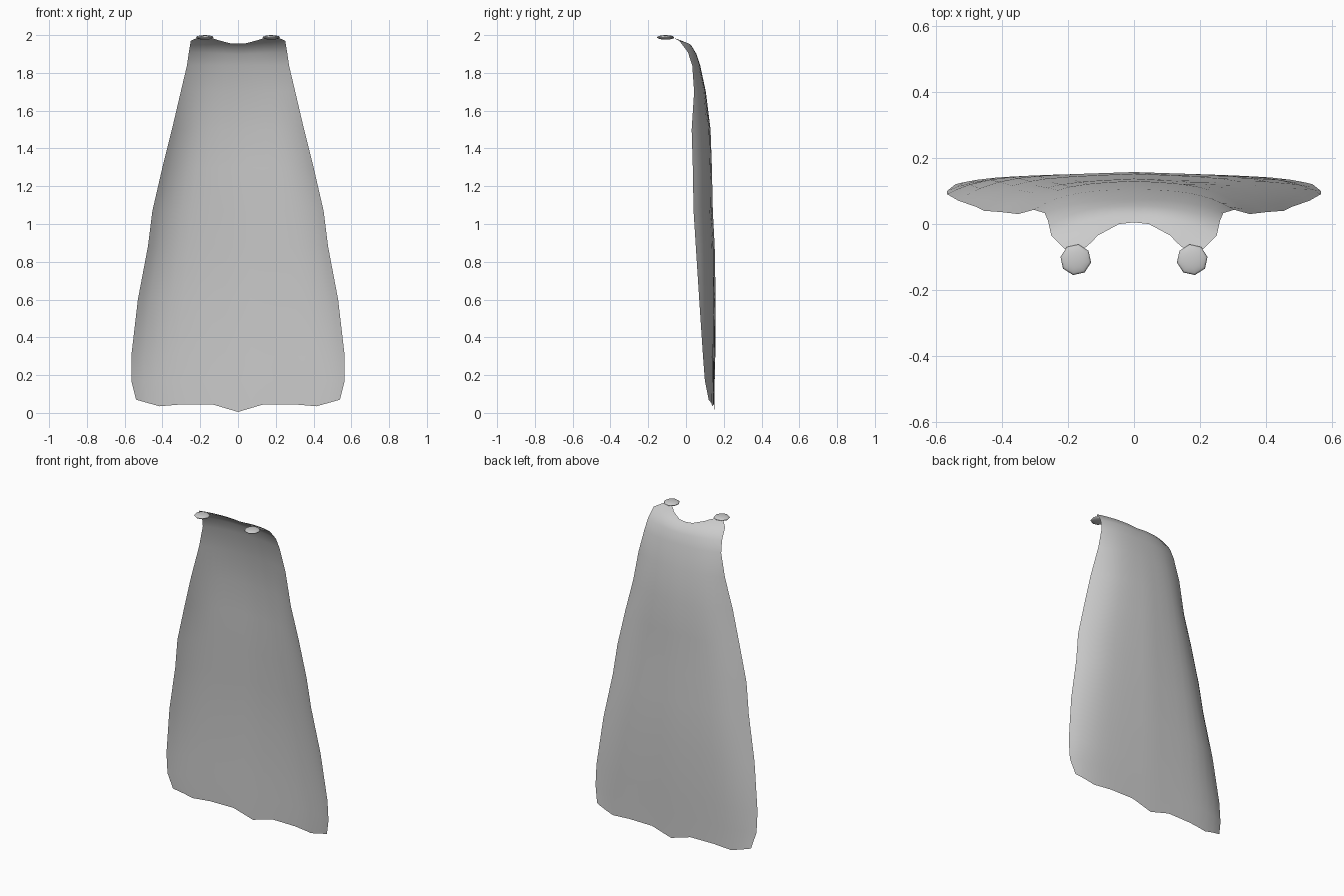
import bpy, bmesh, math

if "Cube" in bpy.data.objects:
    bpy.data.objects.remove(bpy.data.objects["Cube"])

grey = bpy.data.materials.new("light grey cloth")
grey.diffuse_color = (0.6, 0.6, 0.6, 1)
grey.use_nodes = True
grey.node_tree.nodes["Principled BSDF"].inputs["Base Color"].default_value = grey.diffuse_color


def lerp_table(table, t):
    """Piecewise linear lookup in a list of points keyed by their first value."""
    for a, b in zip(table, table[1:]):
        if t <= b[0]:
            k = (t - a[0]) / (b[0] - a[0])
            return [p + (q - p) * k for p, q in zip(a[1:], b[1:])]
    return list(table[-1][1:])


# Neckline: u, x, y, z
neck = [(0, 0, 0.005, 1.955), (0.25, 0.045, 0.0, 1.957), (0.55, 0.11, -0.035, 1.975),
        (0.75, 0.14, -0.068, 1.985), (0.88, 0.175, -0.08, 1.99), (1, 0.21, -0.075, 1.988)]
# Hem height across the width: u, z
hem = [(0, 0.005), (0.25, 0.045), (0.55, 0.045), (0.77, 0.035), (1, 0.07)]
# Cloth rows: centre z, edge z, half width, centre y, edge y
rows = [(1.94, 1.97, 0.25, 0.03, -0.035),
        (1.90, 1.91, 0.26, 0.055, 0.01),
        (1.84, 1.84, 0.27, 0.075, 0.033),
        (1.70, 1.70, 0.303, 0.105, 0.043),
        (1.50, 1.50, 0.35, 0.13, 0.03),
        (1.30, 1.30, 0.40, 0.137, 0.036),
        (1.07, 1.07, 0.453, 0.142, 0.04),
        (0.88, 0.88, 0.477, 0.152, 0.052),
        (0.60, 0.60, 0.53, 0.157, 0.07),
        (0.30, 0.30, 0.565, 0.155, 0.09),
        (0.17, 0.17, 0.565, 0.152, 0.10),
        (None, None, 0.54, 0.15, 0.12)]
half = [0.125, 0.25, 0.4, 0.55, 0.66, 0.77, 0.88, 0.95, 1]
columns = [-u for u in reversed(half)] + [0] + half

# Cape sheet, lofted from the neckline down to the hem
bm = bmesh.new()
grid = []
line = []
for u in columns:
    x, y, z = lerp_table(neck, abs(u))
    line.append(bm.verts.new((math.copysign(x, u), y, z)))
grid.append(line)
for i, (zc, ze, w, yc, ye) in enumerate(rows):
    line = []
    power = min(6, 2 + i * 0.45)          # edges curl more tightly lower down
    flat = 0.2 * min(1, i / 5)
    for u in columns:
        a = abs(u)
        f = flat * a + (1 - flat) * a ** power
        z = lerp_table(hem, a)[0] if zc is None else zc + (ze - zc) * a
        line.append(bm.verts.new((u * w, yc + (ye - yc) * f, z)))
    grid.append(line)
for top, low in zip(grid, grid[1:]):
    for j in range(len(columns) - 1):
        bm.faces.new((top[j], top[j + 1], low[j + 1], low[j]))
mesh = bpy.data.meshes.new("cape")
bm.to_mesh(mesh)
bm.free()
mesh.materials.append(grey)
mesh.shade_smooth()
cape = bpy.data.objects.new("cape", mesh)
bpy.context.collection.objects.link(cape)

# Flattened round shoulder clasps
for side, label in ((-1, "left"), (1, "right")):
    bpy.ops.mesh.primitive_uv_sphere_add(segments=8, ring_count=6, radius=1,
                                         location=(side * 0.176, -0.108, 1.988),
                                         rotation=(0, 0, math.radians(10 * side)))
    clasp = bpy.context.object
    clasp.name = label + "_clasp"
    clasp.scale = (0.047, 0.047, 0.012)
    clasp.data.materials.append(grey)
    clasp.data.shade_smooth()
